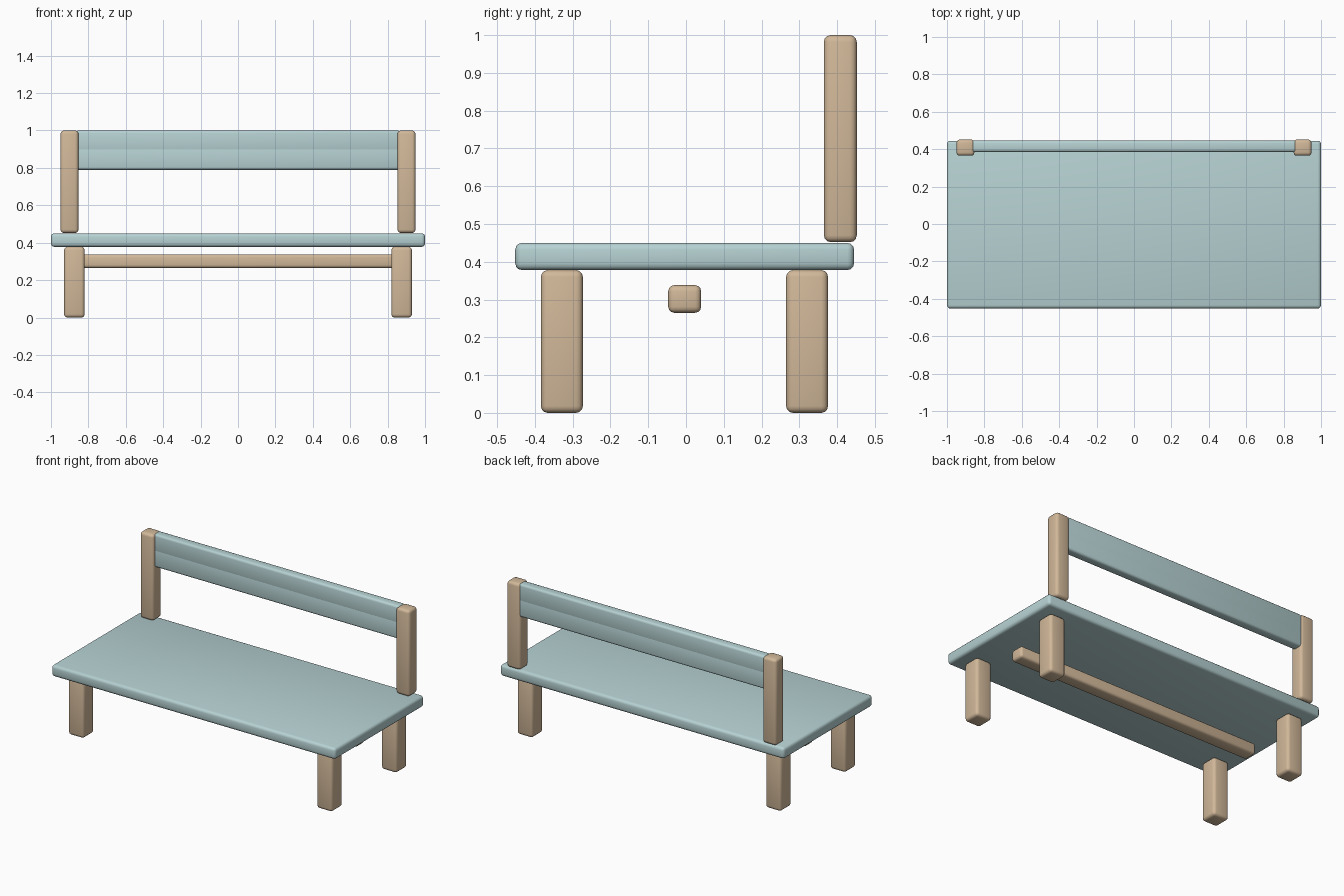
import bpy

cube = bpy.data.objects.get("Cube")
if cube:
    bpy.data.objects.remove(cube, do_unlink=True)


def material(name, colour):
    mat = bpy.data.materials.new(name)
    mat.use_nodes = True
    mat.diffuse_color = colour
    mat.node_tree.nodes["Principled BSDF"].inputs["Base Color"].default_value = colour
    return mat


wood = material("tan wood", (0.64, 0.48, 0.32, 1))
paint = material("pale teal", (0.47, 0.64, 0.65, 1))


def rounded_box(name, mat, xs, ys, zs, bevel):
    """Softly rounded block spanning the given ranges."""
    spans = (xs, ys, zs)
    centre = [(a + b) / 2 for a, b in spans]
    bpy.ops.mesh.primitive_cube_add(size=1, location=centre)
    obj = bpy.context.object
    obj.name = name
    obj.scale = [b - a for a, b in spans]
    bpy.ops.object.transform_apply(location=False, rotation=False, scale=True)
    obj.data.materials.append(mat)
    bpy.ops.object.shade_smooth()
    mod = obj.modifiers.new("rounding", "BEVEL")
    mod.width = bevel
    mod.segments = 3
    return obj


# Seat board
rounded_box("seat", paint, (-1, 1), (-0.452, 0.445), (0.378, 0.45), 0.018)

# Legs and back posts on both sides
for side, s in (("right", -1), ("left", 1)):
    leg_x = sorted((s * 0.82, s * 0.93))
    post_x = sorted((s * 0.853, s * 0.949))
    rounded_box(f"front_leg_{side}", wood, leg_x, (-0.384, -0.273), (0, 0.378), 0.018)
    rounded_box(f"back_leg_{side}", wood, leg_x, (0.265, 0.376), (0, 0.378), 0.018)
    rounded_box(f"back_post_{side}", wood, post_x, (0.365, 0.452), (0.452, 1), 0.018)

# Stretcher under the seat
rounded_box("stretcher", wood, (-0.865, 0.865), (-0.047, 0.04), (0.265, 0.338), 0.016)

# Two back slats stacked edge to edge
for name, zs in (("lower_back_slat", (0.79, 0.91)), ("upper_back_slat", (0.884, 1))):
    rounded_box(name, paint, (-0.868, 0.868), (0.385, 0.446), zs, 0.014)
